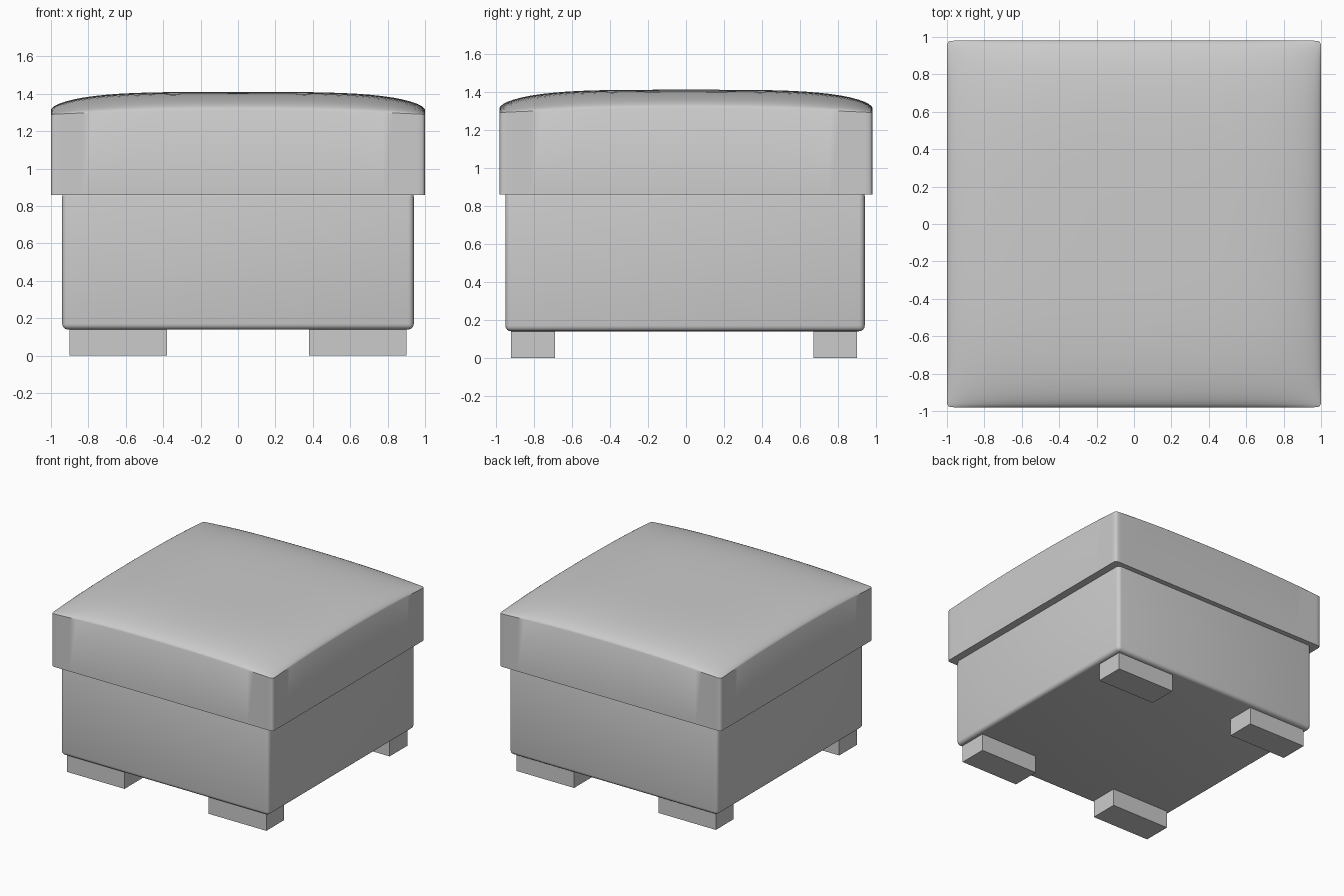
import bpy
import bmesh
import math

default = bpy.data.objects.get("Cube")
if default:
    bpy.data.objects.remove(default, do_unlink=True)

grey = bpy.data.materials.new("grey_upholstery")
grey.use_nodes = True
COLOUR = (0.6, 0.6, 0.6, 1)
grey.diffuse_color = COLOUR
grey.node_tree.nodes["Principled BSDF"].inputs["Base Color"].default_value = COLOUR


def finish(name, bm, smooth=None):
    bmesh.ops.recalc_face_normals(bm, faces=bm.faces[:])
    mesh = bpy.data.meshes.new(name)
    bm.to_mesh(mesh)
    bm.free()
    mesh.materials.append(grey)
    obj = bpy.data.objects.new(name, mesh)
    bpy.context.collection.objects.link(obj)
    if smooth:
        bpy.ops.object.select_all(action="DESELECT")
        obj.select_set(True)
        bpy.context.view_layer.objects.active = obj
        bpy.ops.object.shade_smooth_by_angle(angle=math.radians(smooth))
    return obj


def box(name, low, high, bevel=0):
    bm = bmesh.new()
    bmesh.ops.create_cube(bm, size=1)
    for v in bm.verts:
        v.co = [lo + (c + 0.5) * (hi - lo) for c, lo, hi in zip(v.co, low, high)]
    if bevel:
        bmesh.ops.bevel(bm, geom=bm.edges[:], offset=bevel, segments=4,
                        profile=0.5, affect="EDGES")
    return finish(name, bm, 40 if bevel else None)


def cushion(name, half_x, half_y, bottom, corner_z, edge_z, crown, radius, n=32):
    """Boxed cushion: domed top, straight sides, softly rounded upright corners."""
    bm = bmesh.new()
    bmesh.ops.create_grid(bm, x_segments=n, y_segments=n, size=1)
    for v in bm.verts:
        # Pack the rows closer together near the rim
        u, w = (math.sin(c * math.pi / 2) for c in v.co[:2])
        dome = (max(0, 1 - u**4) * max(0, 1 - w**4)) ** 0.6
        seam = edge_z - (edge_z - corner_z) * (u * w) ** 2
        x, y = u * half_x, w * half_y
        dx, dy = abs(x) - half_x + radius, abs(y) - half_y + radius
        if dx > 0 and dy > 0:
            k = max(dx, dy) / math.hypot(dx, dy)
            x = math.copysign(half_x - radius + dx * k, x)
            y = math.copysign(half_y - radius + dy * k, y)
        v.co = (x, y, seam + (crown - edge_z) * dome)
    # Side band and underside
    rim = [e for e in bm.edges if e.is_boundary]
    band = bmesh.ops.extrude_edge_only(bm, edges=rim)["geom"]
    for v in band:
        if isinstance(v, bmesh.types.BMVert):
            v.co.z = bottom
    bmesh.ops.holes_fill(bm, edges=[e for e in bm.edges if e.is_boundary])
    return finish(name, bm, 35)


# Upholstered body and overhanging seat cushion
box("body", (-0.94, -0.95, 0.14), (0.94, 0.94, 0.88), bevel=0.03)
cushion("seat_cushion", 1.0, 0.98, 0.86, 1.29, 1.315, 1.41, 0.025)

# Four wide block feet
for side, sx in (("left", 1), ("right", -1)):
    for end, y in (("front", -0.92), ("back", 0.67)):
        xs = sorted((sx * 0.38, sx * 0.90))
        box(f"{end}_{side}_foot", (xs[0], y, 0), (xs[1], y + 0.23, 0.15))
